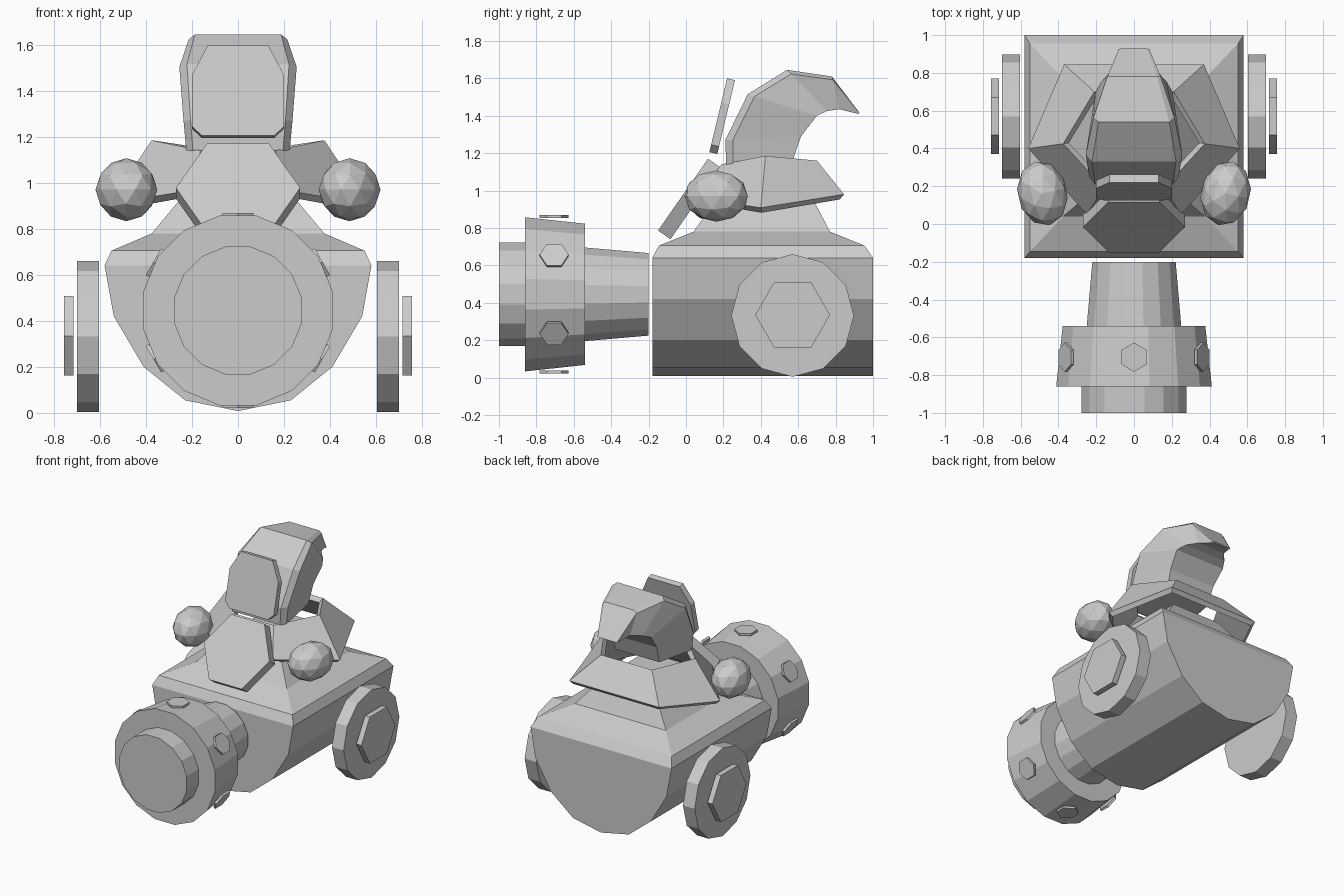
import bpy, bmesh, math
from mathutils import Vector, Matrix

if "Cube" in bpy.data.objects:
    bpy.data.objects.remove(bpy.data.objects["Cube"])

grey = bpy.data.materials.new("plain_grey")
grey.diffuse_color = (0.6, 0.6, 0.6, 1)
grey.use_nodes = True
grey.node_tree.nodes["Principled BSDF"].inputs["Base Color"].default_value = grey.diffuse_color


def finish(bm, name):
    bmesh.ops.recalc_face_normals(bm, faces=bm.faces)
    me = bpy.data.meshes.new(name)
    bm.to_mesh(me)
    bm.free()
    me.materials.append(grey)
    ob = bpy.data.objects.new(name, me)
    bpy.context.collection.objects.link(ob)
    return ob


def loft(name, rings, caps=True):
    """Skin a list of equal-length point rings, with optional end caps."""
    bm = bmesh.new()
    rows = [[bm.verts.new(p) for p in r] for r in rings]
    n = len(rows[0])
    for a, b in zip(rows, rows[1:]):
        for i in range(n):
            j = (i + 1) % n
            bm.faces.new((a[i], a[j], b[j], b[i]))
    if caps:
        bm.faces.new(rows[0])
        bm.faces.new(rows[-1])
    return finish(bm, name)


def circle(origin, u, v, r, n, start=0.0):
    o, u, v = Vector(origin), Vector(u), Vector(v)
    angles = [start + 2 * math.pi * i / n for i in range(n)]
    return [o + r * (math.cos(a) * u + math.sin(a) * v) for a in angles]


X, Y, Z = Vector((1, 0, 0)), Vector((0, 1, 0)), Vector((0, 0, 1))


def rect(hx, y0, y1, z):
    return [(-hx, y0, z), (hx, y0, z), (hx, y1, z), (-hx, y1, z)]


def mirrored(half):
    """Close a half outline running from top to bottom along +x."""
    return half + [(-x, z) for x, z in reversed(half) if x > 0]


# Body: rounded tub
tub = mirrored([(0.58, 0.64), (0.54, 0.42), (0.41, 0.20), (0.23, 0.055), (0, 0.008)])
loft("body_tub", [[(x, y, z) for x, z in tub] for y in (-0.18, 1.0)])

# Body: bevelled deck rising to a waist
loft("body_deck", [rect(0.58, -0.18, 1.0, 0.64), rect(0.55, -0.145, 0.955, 0.705),
                   rect(0.375, 0.04, 0.77, 0.78), rect(0.20, 0.19, 0.66, 0.99)])


# Front drum, made of tapered sixteen-sided pieces
def drum(name, y0, r0, y1, r1):
    loft(name, [circle((0, y, 0.445), X, Z, r, 16, math.pi / 16)
                for y, r in ((y0, r0), (y1, r1))])


drum("drum_cap", -1.0, 0.283, -0.86, 0.283)
drum("drum_ring", -0.86, 0.42, -0.54, 0.385)
drum("drum_neck", -0.54, 0.255, -0.2, 0.225)

# Six hexagonal bolts round the drum ring
for k in range(6):
    a = math.radians(90 + 60 * k)
    out = Vector((math.cos(a), 0, math.sin(a)))
    side = out.cross(Y)
    loft(f"drum_bolt_{k + 1}",
         [circle(Vector((0, -0.705, 0.445)) + out * r, Y, side, 0.077, 6)
          for r in (0.408, 0.424)])

# Wheels, hubs and faceted side pods
for s, side in ((-1, "left"), (1, "right")):
    loft(f"wheel_{side}", [circle((s * x, 0.57, 0.332), Y, Z, 0.328, 12)
                           for x in (0.604, 0.70)])
    loft(f"hub_{side}", [circle((s * x, 0.57, 0.335), Y, Z, 0.2, 6)
                         for x in (0.716, 0.757)])
    bm = bmesh.new()
    bmesh.ops.create_icosphere(bm, subdivisions=2, radius=1)
    place = (Matrix.Translation((s * 0.485, 0.162, 0.97))
             @ Matrix.Rotation(-s * math.radians(13), 4, 'Z')
             @ Matrix.Diagonal((0.132, 0.173, 0.137, 1)))
    bmesh.ops.transform(bm, matrix=place, verts=bm.verts)
    finish(bm, f"side_pod_{side}")

# Shoulder collar: open six-sided flared ring
def collar_ring(front, mid, back):
    (fx, fy, fz), (mx, my, mz), (bx, by, bz) = front, mid, back
    return [(-fx, fy, fz), (fx, fy, fz), (mx, my, mz),
            (bx, by, bz), (-bx, by, bz), (-mx, my, mz)]


collar = loft("shoulder_collar", [
    collar_ring((0.25, 0.05, 0.96), (0.56, 0.40, 0.908), (0.37, 0.845, 0.98)),
    collar_ring((0.16, 0.19, 1.14), (0.375, 0.425, 1.185), (0.21, 0.70, 1.16))], caps=False)
solid = collar.modifiers.new("thickness", 'SOLIDIFY')
solid.thickness = 0.04
solid.offset = -1

# Hexagonal chest plate, leaning back
lean = Vector((0, 0.268, 0.385)).normalized()
inward = Vector((0, 0.385, -0.268)).normalized()
chest = Vector((0, -0.016, 0.978))
loft("chest_plate", [circle(chest + inward * d, X, lean, 0.27, 6) for d in (0, 0.081)])

# Face panel with clipped corners
panel = mirrored([(0.13, 1.60), (0.2, 1.47), (0.2, 1.245), (0.157, 1.205)])
loft("face_panel", [[(x, 0.125 + d + (z - 1.205) * 0.24, z - d * 0.24) for x, z in panel]
                    for d in (0, 0.042)])

# Curved hood: outer point (y, z), inner point (y, z), half width
hood = [((0.215, 1.14), (0.57, 1.16), 0.225), ((0.21, 1.27), (0.615, 1.29), 0.237),
        ((0.33, 1.515), (0.70, 1.40), 0.255), ((0.54, 1.645), (0.755, 1.425), 0.215),
        ((0.78, 1.61), (0.82, 1.435), 0.14), ((0.928, 1.415), (0.92, 1.41), 0.08)]


def hood_ring(outer, inner, w):
    o, i = Vector((0, *outer)), Vector((0, *inner))
    edge = o.lerp(i, 0.1)
    half = [o + X * w * 0.87, edge + X * w, i + X * w * 0.8]
    return half + [Vector((-p.x, p.y, p.z)) for p in reversed(half)]


loft("curved_hood", [hood_ring(*h) for h in hood])
